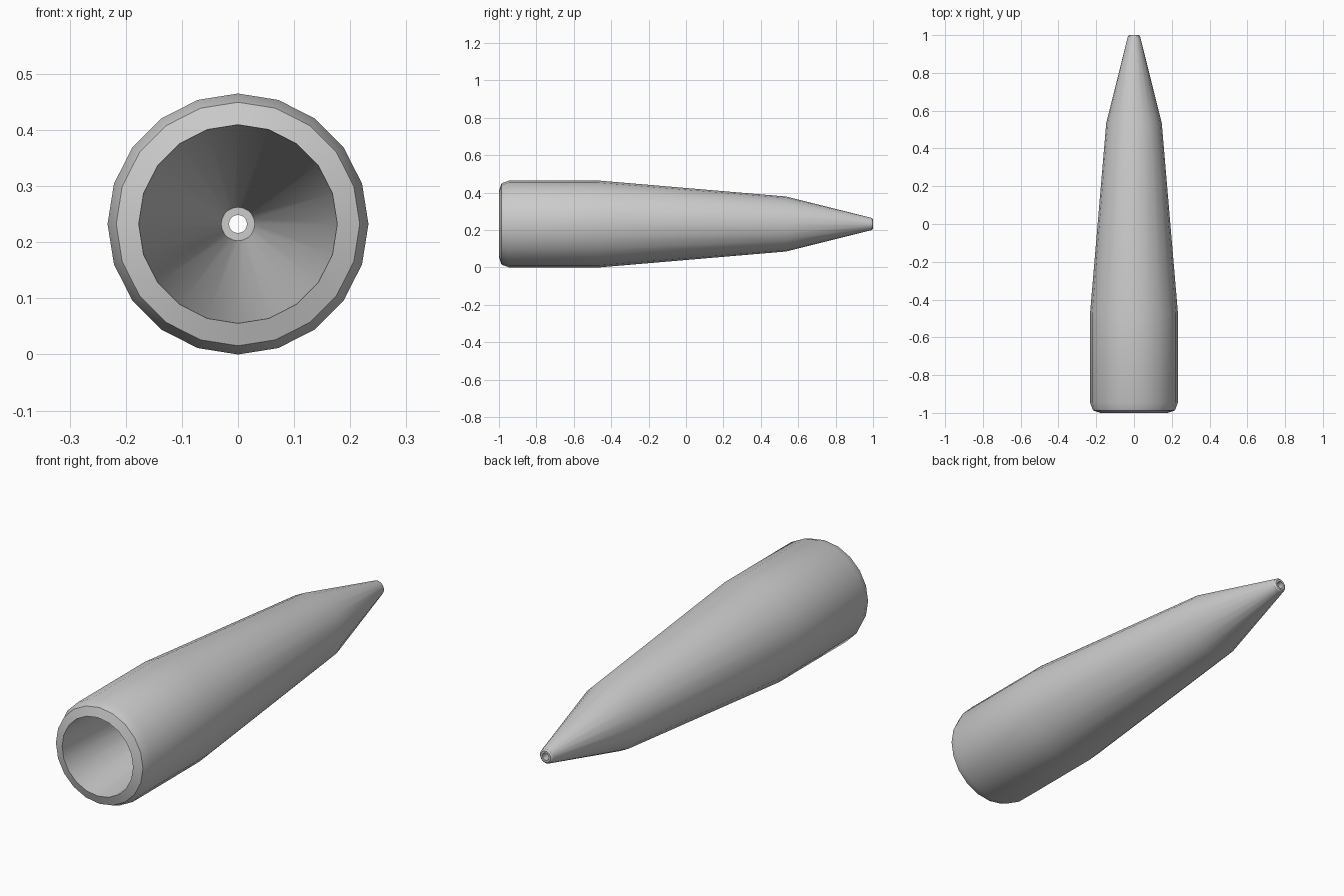
import bpy, bmesh, math

if "Cube" in bpy.data.objects:
    bpy.data.objects.remove(bpy.data.objects["Cube"])

SIDES = 20
R = 0.2325  # largest radius, also the axis height

# (y, radius) closed profile: outer wall from rim to tip, then back inside
PROFILE = [
    (-1.0, 0.177), (-0.987, 0.217), (-0.945, R), (-0.47, R),
    (0.535, 0.147), (0.975, 0.037), (0.994, 0.032), (1.0, 0.025),
    (1.0, 0.016), (0.95, 0.016), (0.95, 0.030),
]


def lathe_y(name, profile, sides, height):
    """Revolve a closed profile around a horizontal axis along y."""
    bm = bmesh.new()
    rings = []
    for y, r in profile:
        ring = []
        for i in range(sides):
            a = 2 * math.pi * i / sides
            ring.append(bm.verts.new((r * math.sin(a), y, height + r * math.cos(a))))
        rings.append(ring)
    for k, a in enumerate(rings):
        b = rings[(k + 1) % len(rings)]
        for i in range(sides):
            j = (i + 1) % sides
            bm.faces.new((a[i], a[j], b[j], b[i]))
    bmesh.ops.recalc_face_normals(bm, faces=bm.faces)
    mesh = bpy.data.meshes.new(name)
    bm.to_mesh(mesh)
    bm.free()
    obj = bpy.data.objects.new(name, mesh)
    bpy.context.collection.objects.link(obj)
    return obj


# Hollow tapered barrel with open rear and small tip hole
barrel = lathe_y("tapered_barrel", PROFILE, SIDES, R)
bpy.context.view_layer.objects.active = barrel
barrel.select_set(True)
bpy.ops.object.shade_smooth_by_angle(angle=math.radians(30))
